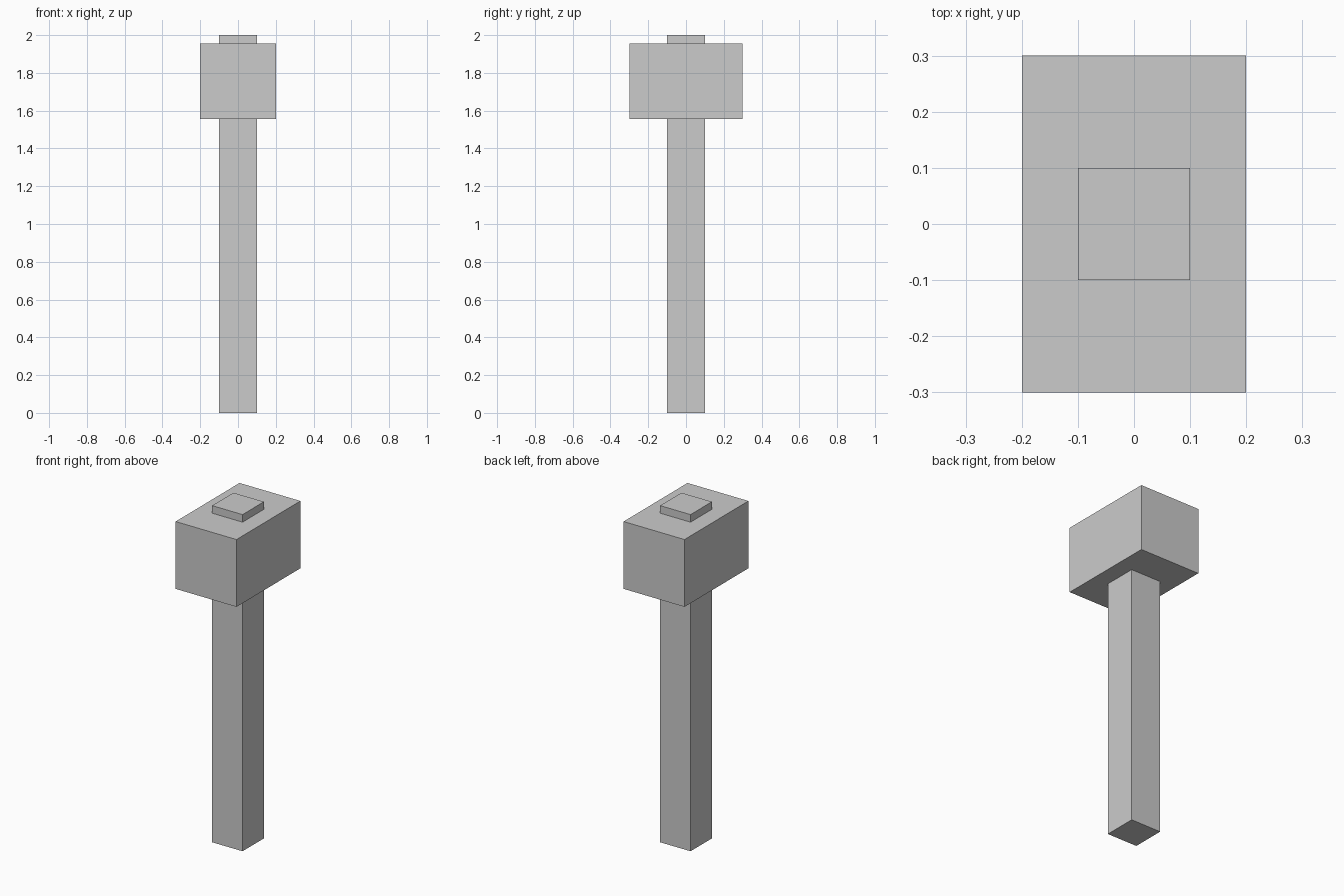
import bpy

if "Cube" in bpy.data.objects:
    bpy.data.objects.remove(bpy.data.objects["Cube"])


def box(name, size, z_min, z_max):
    """Axis-aligned box centred on x = y = 0 between two heights."""
    bpy.ops.mesh.primitive_cube_add(size=1, location=(0, 0, (z_min + z_max) / 2))
    obj = bpy.context.object
    obj.name = name
    obj.scale = (size[0], size[1], z_max - z_min)
    bpy.ops.object.transform_apply(location=False, rotation=False, scale=True)
    return obj


# Square shaft running through the head and poking out on top
box("handle", (0.2, 0.2), 0.0, 2.0)

# Mallet head, longer front to back
box("head", (0.4, 0.6), 1.555, 1.955)
